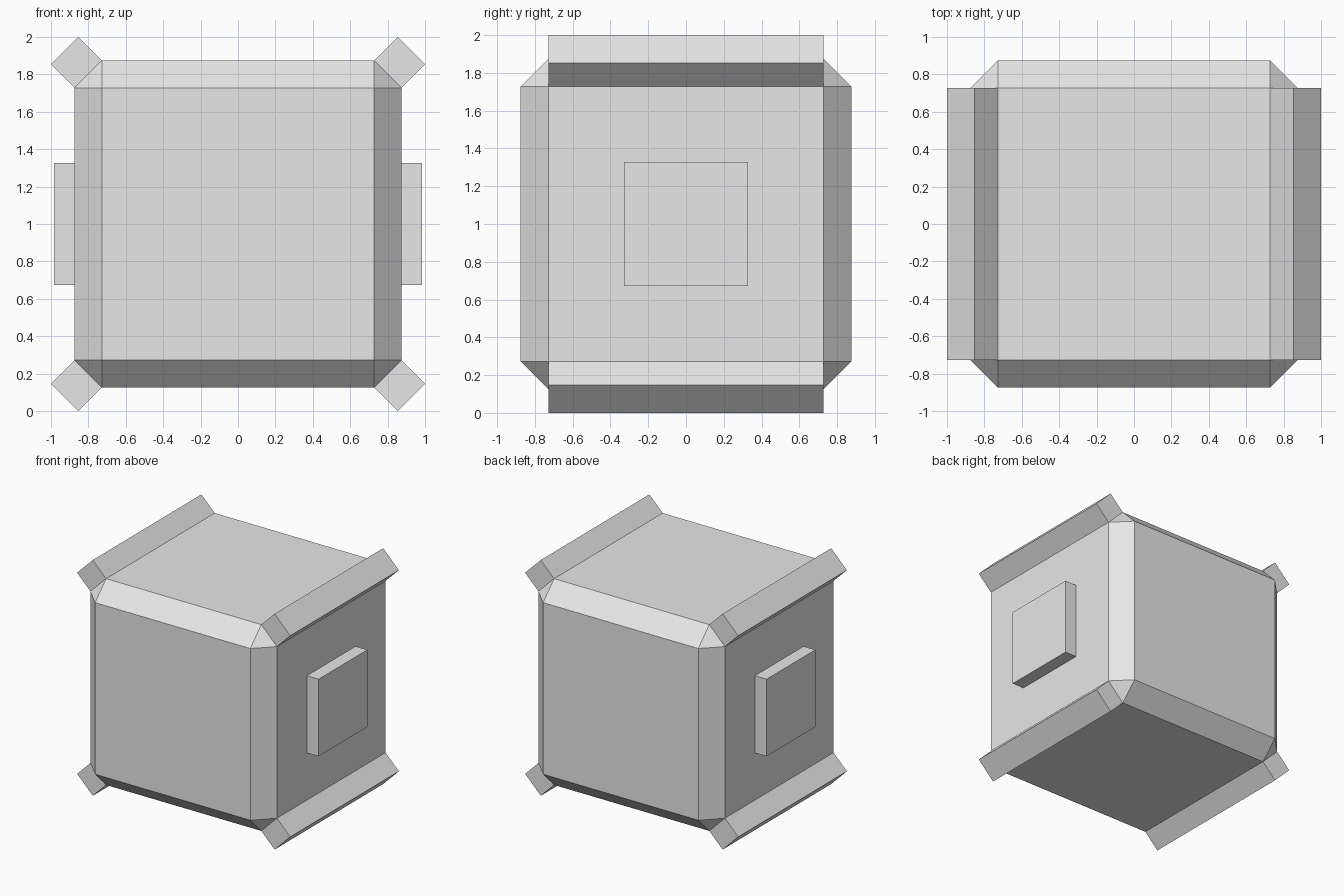
import bpy
import bmesh
import math
from mathutils import Matrix

default = bpy.data.objects.get("Cube")
if default:
    bpy.data.objects.remove(default, do_unlink=True)

grey = bpy.data.materials.new("plain_grey")
grey.use_nodes = True
colour = (0.8, 0.8, 0.8, 1)
grey.diffuse_color = colour
grey.node_tree.nodes["Principled BSDF"].inputs["Base Color"].default_value = colour

HALF = 0.875      # half width of the body
CHAMFER = 0.147   # width of the cut corners
RISE = 0.125      # how far the rails stand out along x and z
FLAT = HALF - CHAMFER
CENTRE_Z = 1.0


def add_box(name, size, centre, tilt=0.0, chamfer=0.0):
    """Box of a given size, turned about y, with optional chamfered edges."""
    bm = bmesh.new()
    bmesh.ops.create_cube(bm, size=1, matrix=Matrix.Diagonal((*size, 1)))
    if chamfer:
        bmesh.ops.bevel(bm, geom=bm.edges[:], offset=chamfer, segments=1,
                        affect='EDGES', profile=0.5)
    bmesh.ops.recalc_face_normals(bm, faces=bm.faces)
    mesh = bpy.data.meshes.new(name)
    bm.to_mesh(mesh)
    bm.free()
    mesh.materials.append(grey)
    obj = bpy.data.objects.new(name, mesh)
    obj.location = centre
    obj.rotation_euler.y = tilt
    bpy.context.collection.objects.link(obj)
    return obj


# Chamfered cube body
add_box("body", (2 * HALF,) * 3, (0, 0, CENTRE_Z), chamfer=CHAMFER)

# Rails standing on the four chamfers that run front to back
rail_size = (RISE * math.sqrt(2), 2 * FLAT, CHAMFER * math.sqrt(2))
rail_offset = HALF - CHAMFER / 2 + RISE / 2
for side, sx in (("left", 1), ("right", -1)):
    for level, sz in (("upper", 1), ("lower", -1)):
        add_box(f"{level}_{side}_rail", rail_size,
                (sx * rail_offset, 0, CENTRE_Z + sz * rail_offset),
                tilt=-sx * sz * math.pi / 4)

    # Raised square plate on each side
    add_box(f"{side}_side_plate", (0.11, 0.654, 0.654),
            (sx * (HALF + 0.055), 0, CENTRE_Z))
